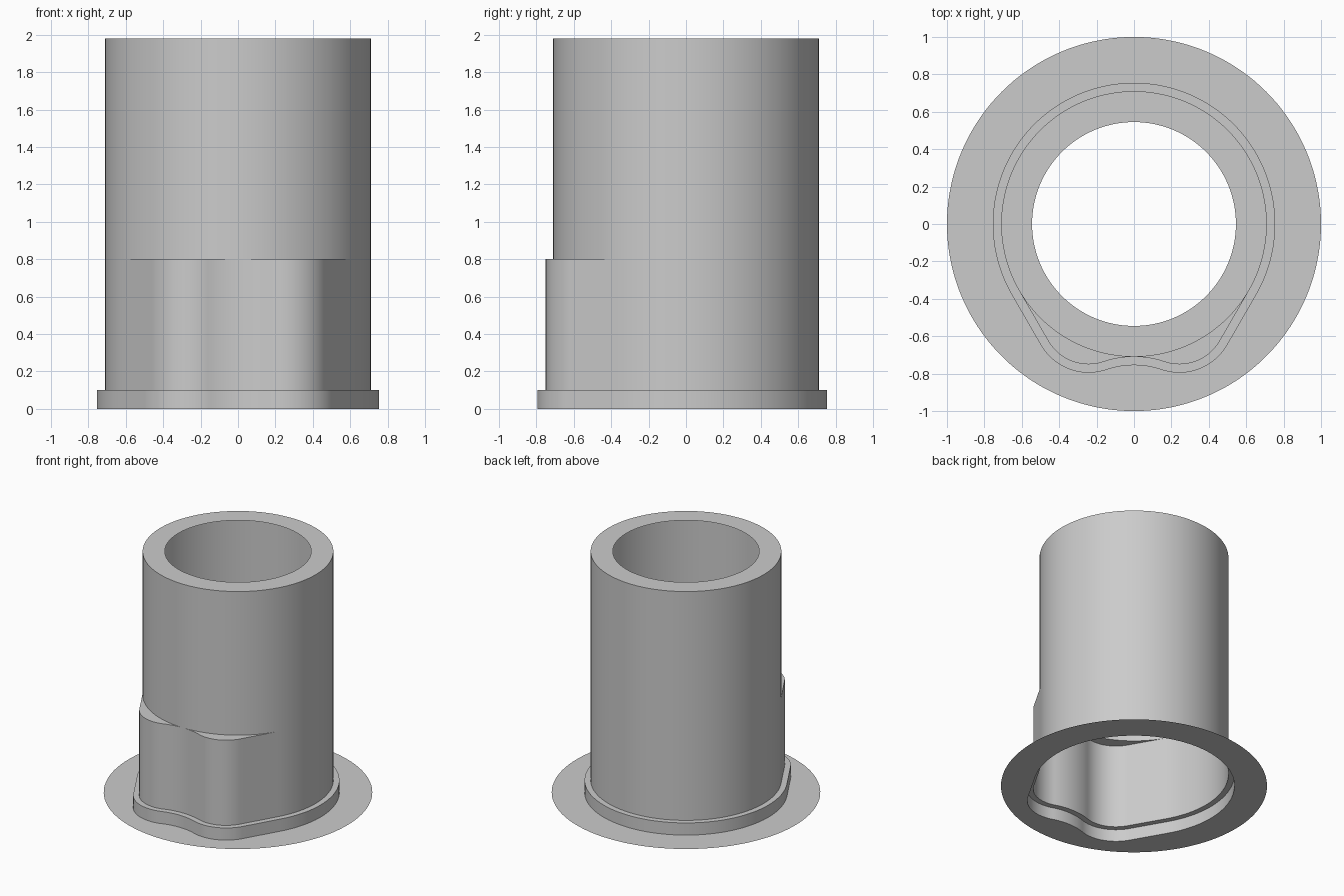
import bpy
import bmesh
import math
from mathutils import Vector

cube = bpy.data.objects.get("Cube")
if cube:
    bpy.data.objects.remove(cube, do_unlink=True)

grey = bpy.data.materials.new("plain_grey")
grey.use_nodes = True
colour = (0.6, 0.6, 0.6, 1)
grey.diffuse_color = colour
grey.node_tree.nodes["Principled BSDF"].inputs["Base Color"].default_value = colour

TUBE_R, LOBE_R = 0.71, 0.25
LOBE = Vector((0.2425, -0.5))
# Radius of the hollow between the lobes, tangent to both of them
gap = -TUBE_R - LOBE.y
HOLLOW_R = (LOBE.x ** 2 + gap ** 2 - LOBE_R ** 2) / (2 * (LOBE_R + gap))
HOLLOW = Vector((0, -TUBE_R - HOLLOW_R))
JOIN = math.degrees(math.atan2(LOBE.y - HOLLOW.y, LOBE.x))


def arc(centre, radius, start, end, steps):
    angles = [math.radians(start + (end - start) * i / steps) for i in range(steps + 1)]
    return [centre + radius * Vector((math.cos(a), math.sin(a))) for a in angles]


def outline(offset):
    """Round back, two rounded lobes and a shallow hollow at the front."""
    half = arc(HOLLOW, HOLLOW_R - offset, 90, JOIN, 10)
    half += arc(LOBE, LOBE_R + offset, JOIN - 180, -30, 24)
    # Straight flank, split so the ledge follows the round tube
    flank = half.pop()
    end = arc(Vector((0, 0)), TUBE_R + offset, -30, 90, 48)
    half += [flank.lerp(end[0], i / 8) for i in range(8)]
    half += end
    mirrored = [Vector((-p.x, p.y)) for p in reversed(half[1:-1])]
    return half + mirrored


inner, outer = outline(0), outline(0.045)


def circle(radius):
    return [p.normalized() * radius for p in inner]


def loft(name, rings):
    """Sheet through closed rings, given as (outline, height)."""
    bm = bmesh.new()
    loops = [[bm.verts.new((p.x, p.y, z)) for p in ring] for ring, z in rings]
    for low, high in zip(loops, loops[1:]):
        for i in range(len(low)):
            j = (i + 1) % len(low)
            bm.faces.new((low[i], low[j], high[j], high[i]))
    bmesh.ops.remove_doubles(bm, verts=bm.verts, dist=0.0001)
    for face in bm.faces:
        face.smooth = True
    mesh = bpy.data.meshes.new(name)
    bm.to_mesh(mesh)
    bm.free()
    mesh.set_sharp_from_angle(angle=math.radians(30))
    mesh.materials.append(grey)
    obj = bpy.data.objects.new(name, mesh)
    bpy.context.collection.objects.link(obj)
    return obj


# Thin flat disc around the open base
loft("base_flange", [(circle(1), 0), (outer, 0)])
# Low collar with its narrow step
loft("base_collar", [(outer, 0), (outer, 0.1), (inner, 0.1)])
# Lobed lower wall and the ledge closing it against the tube
loft("lobed_sleeve", [(inner, 0.1), (inner, 0.8), (circle(TUBE_R), 0.8)])
# Round upper tube with its inward top rim
loft("upper_tube", [(circle(TUBE_R), 0.8), (circle(TUBE_R), 1.98), (circle(0.545), 1.98)])
